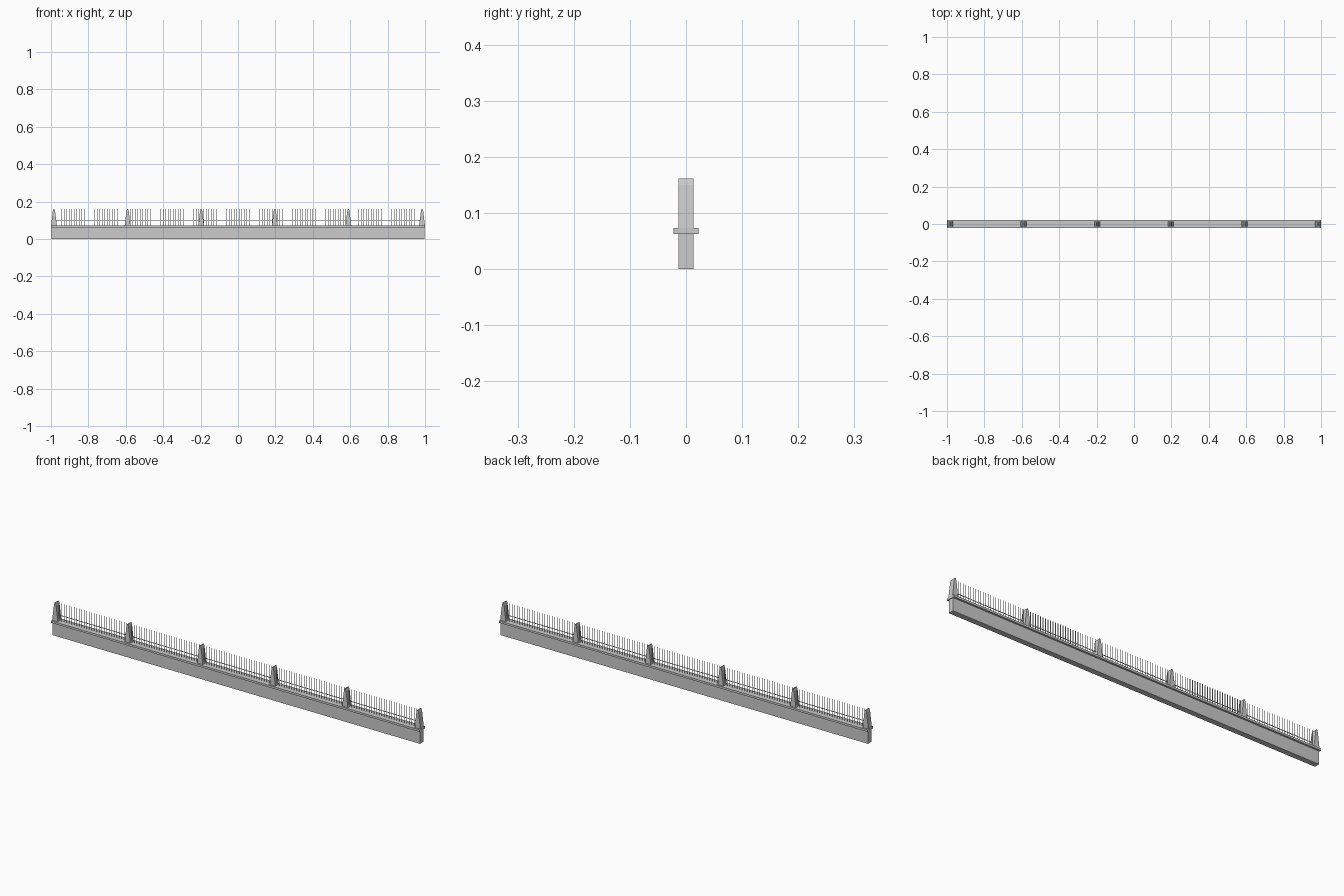
import bpy, bmesh
from mathutils import Matrix, Vector

if "Cube" in bpy.data.objects:
    bpy.data.objects.remove(bpy.data.objects["Cube"])


def add_box(bm, lo, hi):
    lo, hi = Vector(lo), Vector(hi)
    size = hi - lo
    m = Matrix.Translation((lo + hi) / 2) @ Matrix.Diagonal((size.x, size.y, size.z, 1))
    bmesh.ops.create_cube(bm, size=1, matrix=m)


def finish(bm, name):
    bmesh.ops.recalc_face_normals(bm, faces=bm.faces)
    mesh = bpy.data.meshes.new(name)
    bm.to_mesh(mesh)
    bm.free()
    ob = bpy.data.objects.new(name, mesh)
    bpy.context.collection.objects.link(ob)
    return ob


def box(name, lo, hi):
    bm = bmesh.new()
    add_box(bm, lo, hi)
    return finish(bm, name)


DEPTH = 0.0135
CAP_TOP = 0.073
POST_X = 0.984

# Low wall and its overhanging coping
box("wall", (-0.997, -DEPTH, 0), (0.997, DEPTH, 0.064))
box("coping", (-1, -0.0225, 0.063), (1, 0.0225, CAP_TOP))

# Tapered posts: profile in x/z, extruded through the wall's depth
profile = [(-0.0155, CAP_TOP - 0.002), (0.0155, CAP_TOP - 0.002),
           (0.006, 0.15), (0.002, 0.162), (-0.002, 0.162), (-0.006, 0.15)]
posts = [-POST_X + i * 2 * POST_X / 5 for i in range(6)]
for i, cx in enumerate(posts):
    bm = bmesh.new()
    face = bm.faces.new([bm.verts.new((cx + x, -DEPTH, z)) for x, z in profile])
    ext = bmesh.ops.extrude_face_region(bm, geom=[face])
    moved = [g for g in ext["geom"] if isinstance(g, bmesh.types.BMVert)]
    bmesh.ops.translate(bm, verts=moved, vec=(0, 2 * DEPTH, 0))
    finish(bm, f"post_{i + 1}")

# Thin horizontal rail between the end posts
box("rail", (-POST_X, -0.0012, 0.099), (POST_X, 0.0012, 0.1015))

# Closely spaced upright bars in every bay
bm = bmesh.new()
R, PER_BAY = 0.001, 29
for a, b in zip(posts, posts[1:]):
    for k in range(1, PER_BAY):
        x = a + (b - a) * k / PER_BAY
        add_box(bm, (x - R, -R, CAP_TOP - 0.001), (x + R, R, 0.16))
finish(bm, "railing_bars")
